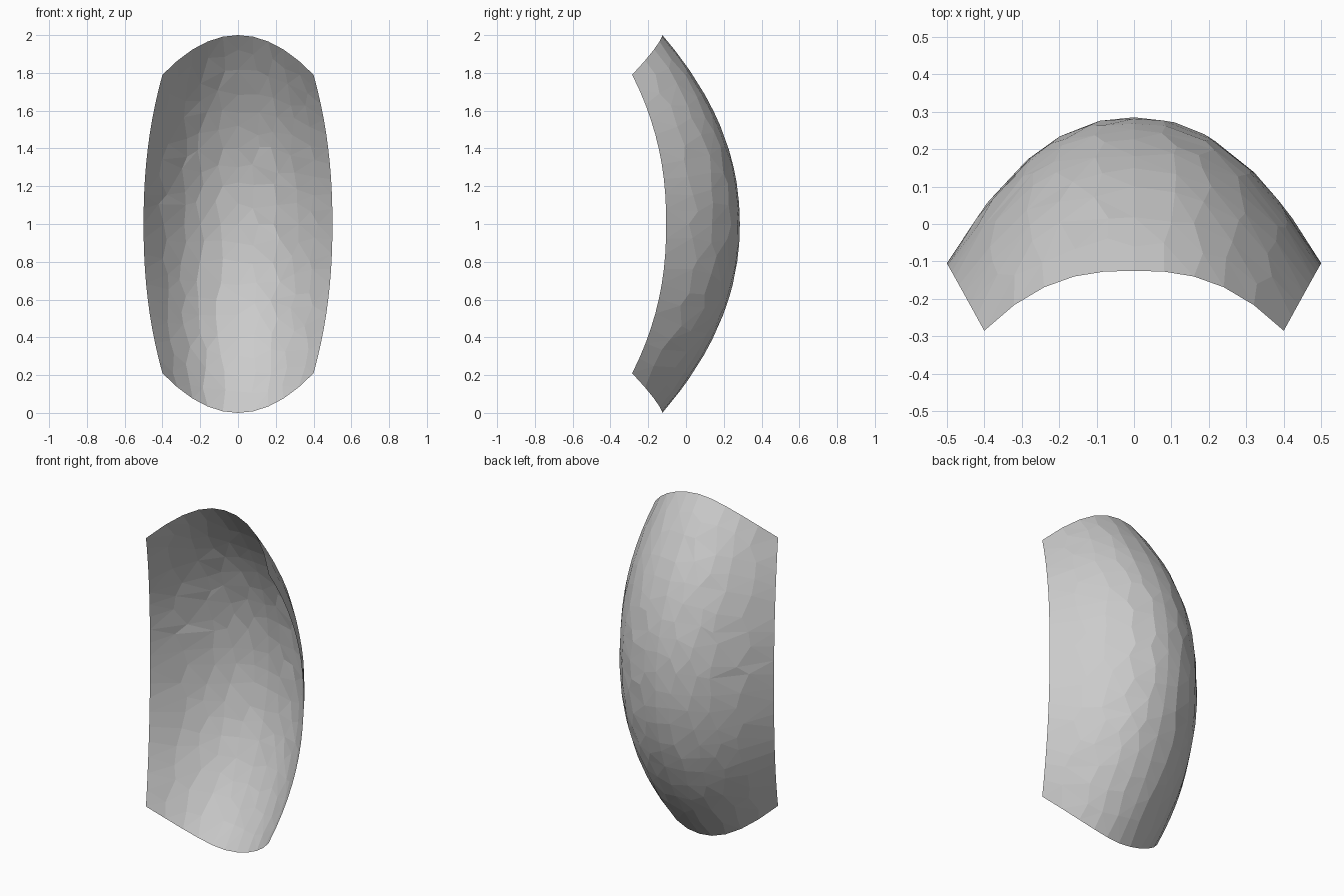
import bpy, bmesh, random

if "Cube" in bpy.data.objects:
    bpy.data.objects.remove(bpy.data.objects["Cube"])

random.seed(4)
NU, NV = 10, 20  # divisions across and up


def shell_point(u, t):
    """Doubly curved panel, u across and t up, both -1..1."""
    x = u * (0.5 - 0.1 * abs(t) ** 2.2)
    z = 1 + t * (1 - 0.21 * u * u)
    y = 0.285 - 0.39 * abs(u) ** 2.2 - 0.41 * abs(t) ** 2.1 + 0.23 * u * u * t * t
    return x, y, z


# Thin curved shell, interior points scattered for irregular facets
bm = bmesh.new()
rows = []
for j in range(NV + 1):
    row = []
    for i in range(NU + 1):
        u, t = 2 * i / NU - 1, 2 * j / NV - 1
        if 0 < i < NU and 0 < j < NV:
            if i != NU // 2:
                u += random.uniform(-0.25, 0.25) * 2 / NU
            if j != NV // 2:
                t += random.uniform(-0.25, 0.25) * 2 / NV
        row.append(bm.verts.new(shell_point(u, t)))
    rows.append(row)

for j in range(NV):
    for i in range(NU):
        bm.faces.new((rows[j][i], rows[j + 1][i], rows[j + 1][i + 1], rows[j][i + 1]))

# Flat triangles, normals facing the bulging back
bmesh.ops.triangulate(bm, faces=bm.faces[:], quad_method='SHORT_EDGE')
mesh = bpy.data.meshes.new("curved_shell")
bm.to_mesh(mesh)
bm.free()
shell = bpy.data.objects.new("curved_shell", mesh)
bpy.context.collection.objects.link(shell)
